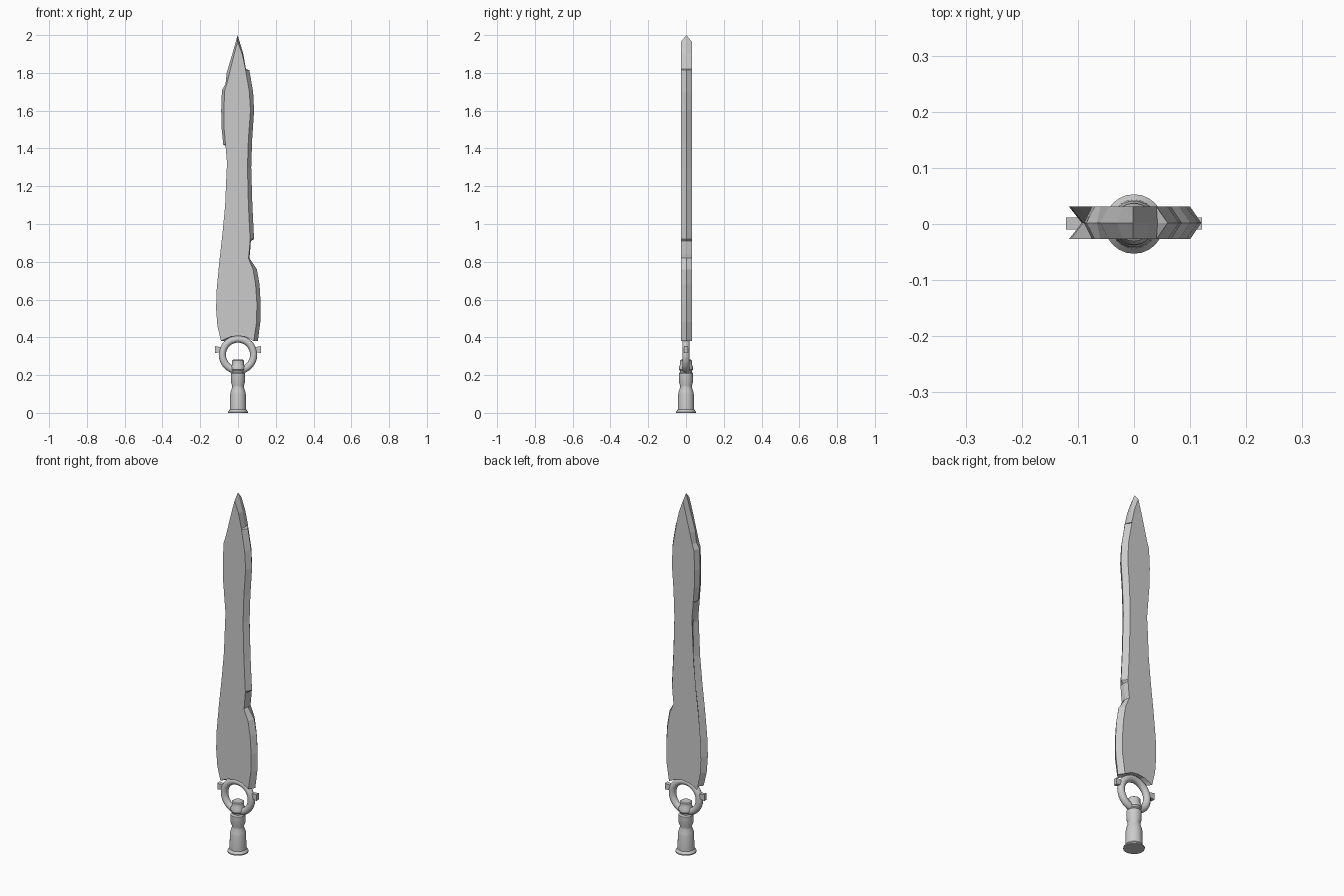
import bpy, bmesh, math
from mathutils import Matrix

if "Cube" in bpy.data.objects:
    bpy.data.objects.remove(bpy.data.objects["Cube"])


def finish(name, bm, smooth=None):
    bmesh.ops.recalc_face_normals(bm, faces=bm.faces)
    me = bpy.data.meshes.new(name)
    bm.to_mesh(me)
    bm.free()
    ob = bpy.data.objects.new(name, me)
    bpy.context.collection.objects.link(ob)
    if smooth:
        bpy.ops.object.select_all(action='DESELECT')
        ob.select_set(True)
        bpy.context.view_layer.objects.active = ob
        bpy.ops.object.shade_smooth_by_angle(angle=math.radians(smooth))
    return ob


def revolve(name, profile, n=24):
    bm = bmesh.new()
    rings = [[bm.verts.new((r * math.cos(2 * math.pi * i / n),
                            r * math.sin(2 * math.pi * i / n), z))
              for i in range(n)] for r, z in profile]
    for a, b in zip(rings, rings[1:]):
        for i in range(n):
            j = (i + 1) % n
            bm.faces.new((a[i], a[j], b[j], b[i]))
    bm.faces.new(rings[0])
    bm.faces.new(rings[-1])
    return finish(name, bm, 35)


# Blade: z, x of the flat face edge, x of the middle ridge
right_edge = [
    (.38, .083, .105), (.48, .098, .118), (.58, .10, .12), (.68, .093, .114),
    (.76, .08, .10), (.82, .055, .06), (.84, .058, .063), (.91, .064, .068),
    (.92, .064, .085), (1.1, .055, .076), (1.3, .05, .07), (1.45, .055, .075),
    (1.6, .066, .085), (1.7, .06, .08), (1.815, .04, .06), (1.82, .04, .042),
    (1.9, .022, .028)]
left_edge = [
    (1.9, -.02, -.03), (1.8, -.045, -.06), (1.74, -.06, -.066),
    (1.71, -.07, -.085), (1.6, -.075, -.089), (1.5, -.073, -.086),
    (1.42, -.066, -.078), (1.415, -.066, -.06), (1.31, -.057, -.05),
    (1.29, -.06, -.045), (1.1, -.068, -.048), (.95, -.082, -.06),
    (.8, -.099, -.078), (.65, -.113, -.091), (.55, -.116, -.093),
    (.46, -.109, -.088), (.38, -.09, -.07)]
bottom = [(.39, -.07, -.055), (.403, -.04, -.03), (.408, 0, 0),
          (.403, .04, .04), (.39, .065, .075)]
rows = [(z, z, f, m) for z, f, m in right_edge]
rows += [(1.965, 2.0, -.002, -.002)]
rows += [(z, z, f, m) for z, f, m in left_edge + bottom]
bm = bmesh.new()
T, YC = .029, .002
front = [bm.verts.new((f, YC - T, zf)) for zf, zm, f, m in rows]
ridge = [bm.verts.new((m, YC, zm)) for zf, zm, f, m in rows]
back = [bm.verts.new((f, YC + T, zf)) for zf, zm, f, m in rows]
for a, b in ((front, ridge), (ridge, back)):
    for i in range(len(rows)):
        j = (i + 1) % len(rows)
        bm.faces.new((a[i], a[j], b[j], b[i]))
bm.faces.new(front)
bm.faces.new(back)
finish("blade", bm)

# Ring guard
bpy.ops.mesh.primitive_torus_add(location=(0, 0, .308), rotation=(math.pi / 2, 0, 0),
                                 major_radius=.083, minor_radius=.019,
                                 major_segments=32, minor_segments=12)
ring = bpy.context.object
ring.name = "ring_guard"
bpy.ops.object.shade_smooth_by_angle(angle=math.radians(40))

# Flared lugs on both sides of the ring
for name, s in (("left_lug", -1), ("right_lug", 1)):
    bm = bmesh.new()
    bmesh.ops.create_cube(bm, size=1, matrix=Matrix.Translation((s * .106, 0.001, .335))
                          @ Matrix.Diagonal((.03, .021, .026, 1)))
    for v in bm.verts:
        if abs(v.co.x) > .11:
            v.co.z = .335 + (v.co.z - .335) * 1.4
    finish(name, bm)

# Turned handle
revolve("handle", [
    (.053, 0), (.053, .006), (.043, .018), (.041, .10), (.038, .115),
    (.031, .135), (.031, .145), (.038, .165), (.038, .208), (.031, .215),
    (.031, .222), (.037, .23), (.037, .245), (.031, .255), (.031, .278), (.026, .282)])
